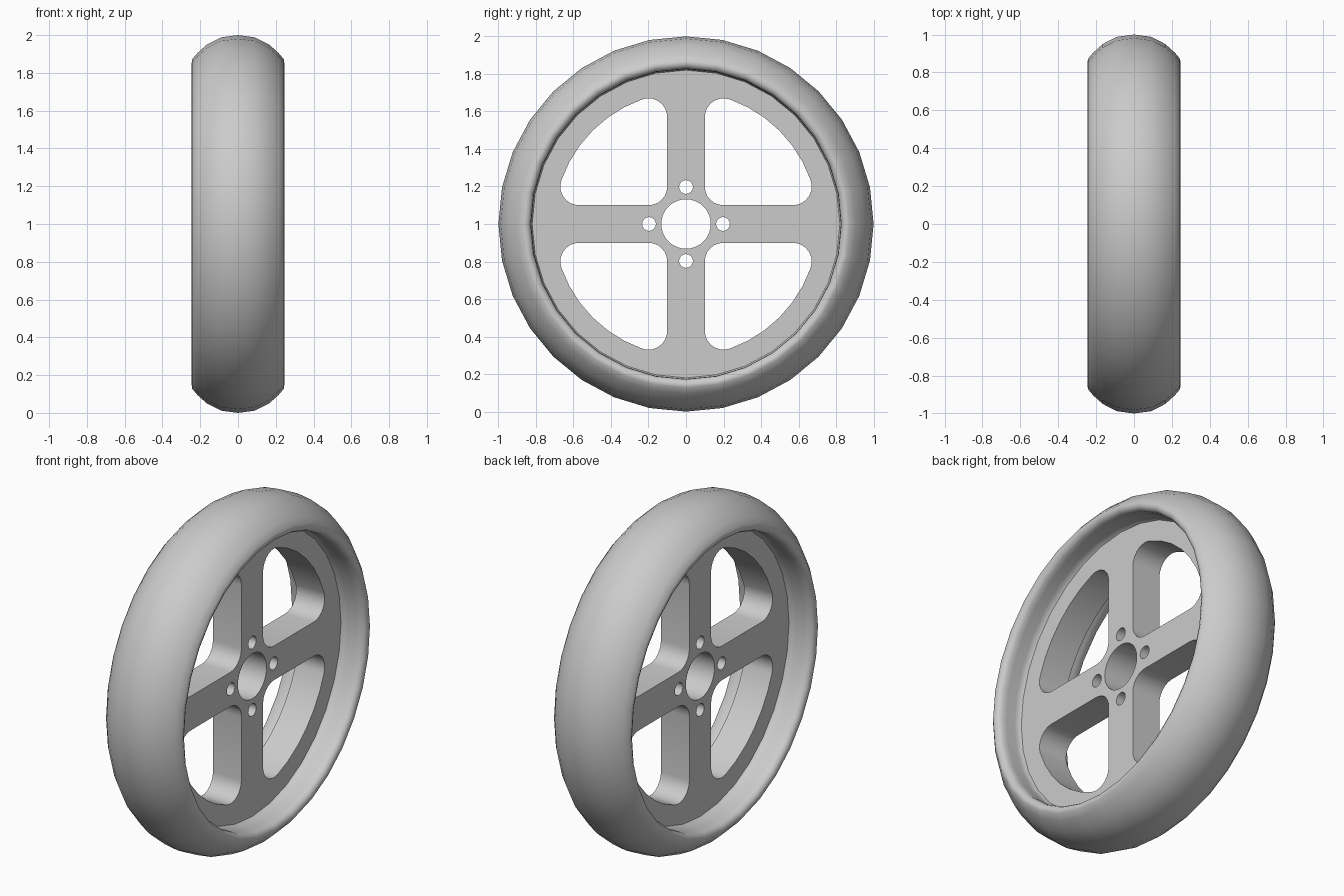
import bpy, bmesh
from math import sin, cos, pi, radians, atan2, degrees, hypot
from mathutils import Vector

if "Cube" in bpy.data.objects:
    bpy.data.objects.remove(bpy.data.objects["Cube"])

SEG = 32
HUB = Vector((0, 0, 1))
RIM_R, HALF = 0.82, 0.092


def arc(cx, cy, r, a0, a1, n):
    return [(cx + r * cos(radians(a0 + (a1 - a0) * i / n)),
             cy + r * sin(radians(a0 + (a1 - a0) * i / n))) for i in range(n + 1)]


def circle(cx, cy, r, n):
    return arc(cx, cy, r, 0, 360, n)[:-1]


def smooth(ob, angle):
    bpy.ops.object.select_all(action='DESELECT')
    ob.select_set(True)
    bpy.context.view_layer.objects.active = ob
    bpy.ops.object.shade_smooth_by_angle(angle=radians(angle))


# Tire: half profile (x, radius), mirrored and spun about the axle
half = [(0, 1.0), (0.09, 0.988), (0.165, 0.95), (0.215, 0.905), (0.243, 0.872),
        (0.245, 0.855), (0.237, 0.838), (0.22, 0.828), (0.19, 0.826),
        (0.13, 0.83), (0.105, 0.828), (HALF, RIM_R)]
profile = [(-x, r) for x, r in reversed(half[1:])] + half
bm = bmesh.new()
vs = [bm.verts.new((x, 0, 1 + r)) for x, r in profile]
edges = [bm.edges.new(p) for p in zip(vs, vs[1:])]
bmesh.ops.spin(bm, geom=vs + edges, cent=HUB, axis=(1, 0, 0),
               angle=2 * pi, steps=SEG, use_merge=False)
bmesh.ops.remove_doubles(bm, verts=bm.verts, dist=1e-4)
# faces outward, away from the tube centre
bm.normal_update()
for f in bm.faces:
    c = f.calc_center_median()
    radial = Vector((0, c.y, c.z - 1)).normalized()
    if f.normal.dot(c - (HUB + radial * 0.87)) < 0:
        f.normal_flip()
me = bpy.data.meshes.new("tire")
bm.to_mesh(me)
bm.free()
tire = bpy.data.objects.new("tire", me)
bpy.context.collection.objects.link(tire)
smooth(tire, 60)

# Spoked disc outline: rim, axle hole, bolt holes, four rounded windows
t = degrees(atan2(0.2, 0.57))
big_r = hypot(0.2, 0.57) + 0.1
window = (arc(0.2, 0.2, 0.1, 180, 270, 6) + arc(0.57, 0.2, 0.1, -90, t, 7)
          + arc(0, 0, big_r, t, 90 - t, 6)[1:-1]
          + arc(0.2, 0.57, 0.1, 90 - t, 180, 7))
loops = [circle(0, 0, RIM_R, SEG), circle(0, 0, 0.132, 32)]
for k in range(4):
    c, s = round(cos(k * pi / 2)), round(sin(k * pi / 2))
    loops.append(circle(0.197 * c, 0.197 * s, 0.037, 16))
    loops.append([(x * c - y * s, x * s + y * c) for x, y in window])

cu = bpy.data.curves.new("spoked_disc", 'CURVE')
cu.dimensions = '2D'
cu.fill_mode = 'BOTH'
cu.extrude = HALF
for pts in loops:
    sp = cu.splines.new('POLY')
    sp.points.add(len(pts) - 1)
    for p, (x, y) in zip(sp.points, pts):
        p.co = (x, y, 0, 1)
    sp.use_cyclic_u = True
disc = bpy.data.objects.new("spoked_disc", cu)
bpy.context.collection.objects.link(disc)
disc.location = HUB
disc.rotation_euler = (pi / 2, 0, pi / 2)
bpy.ops.object.select_all(action='DESELECT')
disc.select_set(True)
bpy.context.view_layer.objects.active = disc
bpy.ops.object.convert(target='MESH')
disc = bpy.context.object

# Open the disc's outer wall where it meets the tire
bm = bmesh.new()
bm.from_mesh(disc.data)
bmesh.ops.remove_doubles(bm, verts=bm.verts, dist=1e-4)
bmesh.ops.recalc_face_normals(bm, faces=bm.faces)
outer = [f for f in bm.faces if abs(f.normal.z) < 0.5
         and all(v.co.xy.length > RIM_R - 0.01 for v in f.verts)]
bmesh.ops.delete(bm, geom=outer, context='FACES')
bm.to_mesh(disc.data)
bm.free()
smooth(disc, 35)
